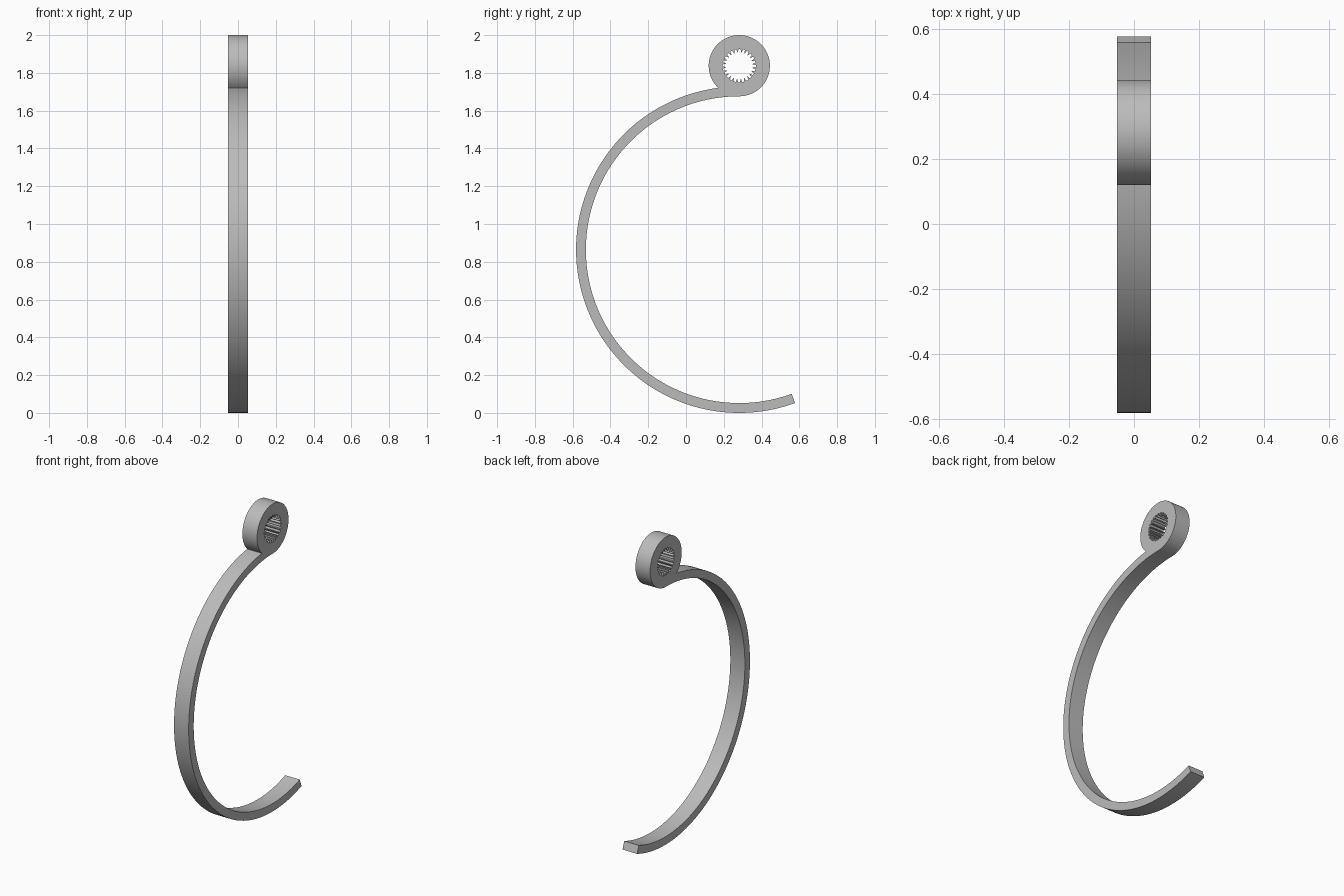
import bpy, bmesh
from math import sin, cos, pi, radians, atan2
from mathutils import Vector
from mathutils.geometry import intersect_sphere_sphere_2d

cube = bpy.data.objects.get("Cube")
if cube:
    bpy.data.objects.remove(cube, do_unlink=True)

WIDTH = 0.105
ARM_C, ARM_OUT, ARM_IN = Vector((0.282, 0.864)), 0.864, 0.812
HUB_C, HUB_R = Vector((0.282, 1.838)), 0.162
ROOT_R, TIP_R, TEETH = 0.088, 0.071, 24
TIP_ANGLE = radians(290)


def arc(centre, r, a, b, n):
    """Points along an arc in the side plane (y, z)."""
    return [centre + r * Vector((cos(a + (b - a) * i / n), sin(a + (b - a) * i / n)))
            for i in range(n + 1)]


# Notch where the outside of the arm meets the hub
hits = intersect_sphere_sphere_2d(ARM_C, ARM_OUT, HUB_C, HUB_R)
notch = min(hits, key=lambda p: p[0])
d_arm, d_hub = notch - ARM_C, notch - HUB_C
arm_angle = atan2(d_arm.y, d_arm.x)
hub_angle = atan2(d_hub.y, d_hub.x) % (2 * pi)

# Outline: inside of arm, round the hub, back along outside of arm
outline = arc(ARM_C, ARM_IN, TIP_ANGLE, pi / 2, 96)
outline += arc(HUB_C, HUB_R, -pi / 2, hub_angle, 64)[1:]
outline += arc(ARM_C, ARM_OUT, arm_angle, TIP_ANGLE, 96)[1:]

# Splined bore: trapezoid teeth pointing inward
bore = []
for i in range(TEETH):
    for step, r in ((-0.32, ROOT_R), (0.18, ROOT_R), (0.36, TIP_R), (0.5, TIP_R)):
        a = 2 * pi * (i + step) / TEETH
        bore.append(HUB_C + r * Vector((cos(a), sin(a))))

# Fill the profile and extrude it across the width
bm = bmesh.new()
edges = []
for loop in (outline, bore):
    vs = [bm.verts.new((-WIDTH / 2, p.x, p.y)) for p in loop]
    edges += [bm.edges.new((v, vs[i - 1])) for i, v in enumerate(vs)]
bmesh.ops.triangle_fill(bm, edges=edges, use_beauty=True, use_dissolve=False)
ext = bmesh.ops.extrude_face_region(bm, geom=bm.faces[:], use_keep_orig=True)
moved = [g for g in ext["geom"] if isinstance(g, bmesh.types.BMVert)]
bmesh.ops.translate(bm, verts=moved, vec=(WIDTH, 0, 0))
bmesh.ops.recalc_face_normals(bm, faces=bm.faces[:])

mesh = bpy.data.meshes.new("hooked_arm_with_splined_hub")
bm.to_mesh(mesh)
bm.free()
arm = bpy.data.objects.new("hooked_arm_with_splined_hub", mesh)
bpy.context.collection.objects.link(arm)

# Plain grey material
grey = bpy.data.materials.new("plain grey")
grey.use_nodes = True
colour = (0.5, 0.5, 0.5, 1)
grey.diffuse_color = colour
grey.node_tree.nodes["Principled BSDF"].inputs["Base Color"].default_value = colour
mesh.materials.append(grey)

# Smooth curved walls, sharp rims and teeth
bpy.ops.object.select_all(action="DESELECT")
arm.select_set(True)
bpy.context.view_layer.objects.active = arm
bpy.ops.object.shade_smooth_by_angle(angle=radians(25))
